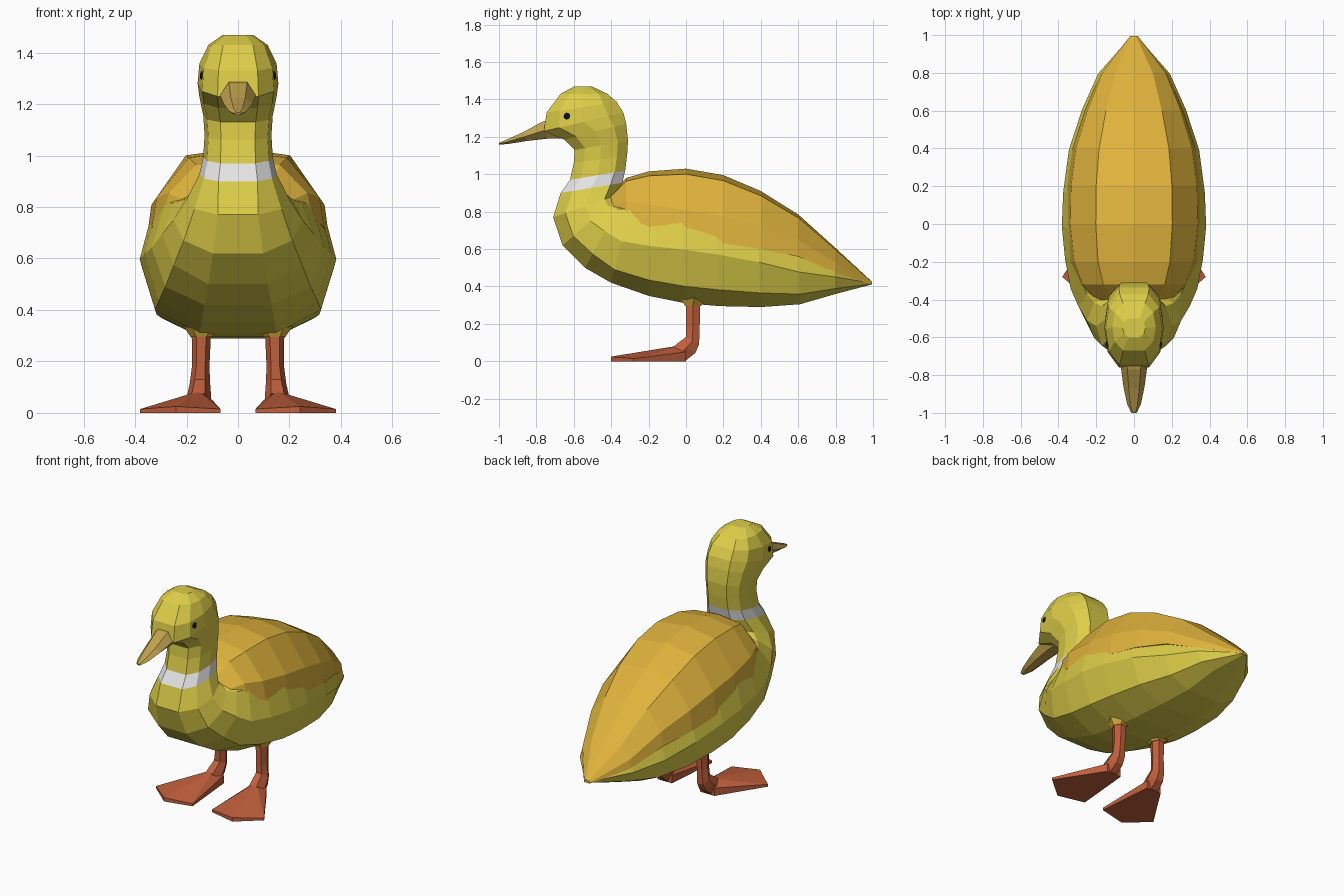
import bpy, bmesh, math

if "Cube" in bpy.data.objects:
    bpy.data.objects.remove(bpy.data.objects["Cube"])


def material(name, rgb):
    m = bpy.data.materials.new(name)
    m.diffuse_color = (*rgb, 1)
    m.use_nodes = True
    m.node_tree.nodes["Principled BSDF"].inputs["Base Color"].default_value = m.diffuse_color
    return m


YELLOW = material("olive yellow feathers", (0.72, 0.61, 0.065))
GOLD = material("golden wing", (0.74, 0.45, 0.045))
WHITE = material("white collar", (0.78, 0.78, 0.79))
TAN = material("tan bill", (0.53, 0.36, 0.075))
ORANGE = material("red orange legs", (0.53, 0.115, 0.045))
BLACK = material("black eye", (0.004, 0.004, 0.004))


def finish(bm, name, mats, mirror=False):
    bmesh.ops.recalc_face_normals(bm, faces=bm.faces)
    me = bpy.data.meshes.new(name)
    bm.to_mesh(me)
    bm.free()
    for m in mats:
        me.materials.append(m)
    ob = bpy.data.objects.new(name, me)
    bpy.context.collection.objects.link(ob)
    if mirror:
        ob.modifiers.new("mirror", 'MIRROR')
    return ob


def skin(sections, name, mats, mirror=False, band=None):
    """Join closed sections of points; the strip numbered band gets material 1."""
    bm = bmesh.new()
    rows = [[bm.verts.new(p) for p in s] for s in sections]
    n = len(rows[0])
    for i in range(len(rows) - 1):
        for k in range(n):
            j = (k + 1) % n
            f = bm.faces.new((rows[i][k], rows[i][j], rows[i + 1][j], rows[i + 1][k]))
            f.material_index = int(i == band)
    bm.faces.new(rows[0])
    bm.faces.new(rows[-1])
    return finish(bm, name, mats, mirror)


def ring(back, front, w, n, cx=0.0, square=1.0, bias=1.0):
    """Ring spanning two side-view points (y, z), with half-width w."""
    pts = []
    for k in range(n):
        a = (k + 0.5) * math.tau / n
        t = (0.5 - 0.5 * math.cos(a) / math.cos(math.pi / n)) ** bias if 0 < k < n - 1 else 0.0
        s = math.sin(a)
        x = cx + w * math.copysign(abs(s) ** square, s)
        pts.append((x, front[0] + (back[0] - front[0]) * t, front[1] + (back[1] - front[1]) * t))
    return pts


# Body, neck and head: one ten-sided skin from tail to crown
spine = [
    ((.99, .43), (.99, .41), .02), ((.79, .57), (.80, .36), .19),
    ((.60, .70), (.61, .305), .275), ((.38, .84), (.40, .29), .345),
    ((.15, .93), (.18, .295), .375), ((-.03, .97), (0, .31), .382),
    ((-.17, .96), (-.20, .35), .365), ((-.27, .93), (-.40, .42), .335),
    ((-.33, .89), (-.54, .50), .295), ((-.36, .88), (-.66, .62), .25),
    ((-.37, .89), (-.71, .77), .20), ((-.34, .955), (-.67, .90), .15),
    ((-.325, 1.02), (-.62, .97), .135), ((-.315, 1.10), (-.60, 1.06), .13),
    ((-.31, 1.18), (-.595, 1.13), .135), ((-.32, 1.27), (-.65, 1.185), .15),
    ((-.335, 1.33), (-.76, 1.23), .157), ((-.37, 1.385), (-.745, 1.33), .15),
    ((-.42, 1.43), (-.67, 1.43), .115), ((-.50, 1.468), (-.60, 1.468), .06)]
skin([ring(b, f, w, 10, 0, .8 if i < 11 else .58, 1.2 if i < 8 else 1)
      for i, (b, f, w) in enumerate(spine)], "body_neck_head", [YELLOW, WHITE], band=11)

# Folded wings: a faceted shell over the back (y, top, lower edge, half-width)
shell = [(-.42, .87, .78, .20), (-.32, .98, .77, .29), (-.20, 1.015, .72, .34),
         (0, 1.03, .66, .362), (.20, .995, .63, .358), (.40, .91, .60, .33),
         (.60, .785, .56, .265), (.80, .605, .475, .178), (.995, .425, .41, .02)]
half = [(.56, .92), (.93, .40), (.985, 0)]
sections = []
for y, top, low, w in shell:
    right = [(w * u, y, low + (top - low) * v) for u, v in half]
    left = [(-x, yy, z) for x, yy, z in reversed(right)]
    sections.append([(0, y, top)] + right + left)
skin(sections, "folded_wings", [GOLD])

# Bill
bill = [((-.70, 1.30), (-.66, 1.19), .08), ((-.77, 1.28), (-.74, 1.19), .07),
        ((-.87, 1.225), (-.85, 1.178), .056), ((-.96, 1.185), (-.95, 1.162), .036),
        ((-1, 1.168), (-.998, 1.158), .015)]
skin([ring(b, f, w, 6) for b, f, w in bill], "bill", [TAN])

# Eyes
bm = bmesh.new()
bmesh.ops.create_icosphere(bm, subdivisions=2, radius=.019)
for v in bm.verts:
    v.co.x = v.co.x * .6 + .137
    v.co.y -= .635
    v.co.z += 1.31
finish(bm, "eyes", [BLACK], True)

# Thigh tufts where the legs meet the belly
tuft = [((.13, .36), (-.04, .36), .085), ((.08, .295), (-.005, .295), .042)]
skin([ring(b, f, w, 6, .142) for b, f, w in tuft], "thigh_tufts", [GOLD], True)

# Legs
leg = [((.077, .33), (0, .33), .038), ((.073, .18), (0, .18), .034),
       ((.07, .09), (0, .13), .04), ((.05, .045), (-.04, .10), .046),
       ((.0, .005), (-.07, .075), .05)]
skin([ring(b, f, w, 6, .142 + .003 * i) for i, (b, f, w) in enumerate(leg)],
     "legs", [ORANGE], True)

# Webbed feet: hull over a flat five-sided sole
bm = bmesh.new()
for x, y, z in [(.10, 0, .05), (.15, -.03, .085), (.20, 0, .05),
                (.38, -.28, .015), (.24, -.40, .025), (.068, -.36, .015)]:
    bm.verts.new((x, y, z))
    bm.verts.new((x, y, 0))
hull = bmesh.ops.convex_hull(bm, input=bm.verts)
bmesh.ops.delete(bm, geom=[v for v in bm.verts if not v.link_faces], context='VERTS')
finish(bm, "webbed_feet", [ORANGE], True)
